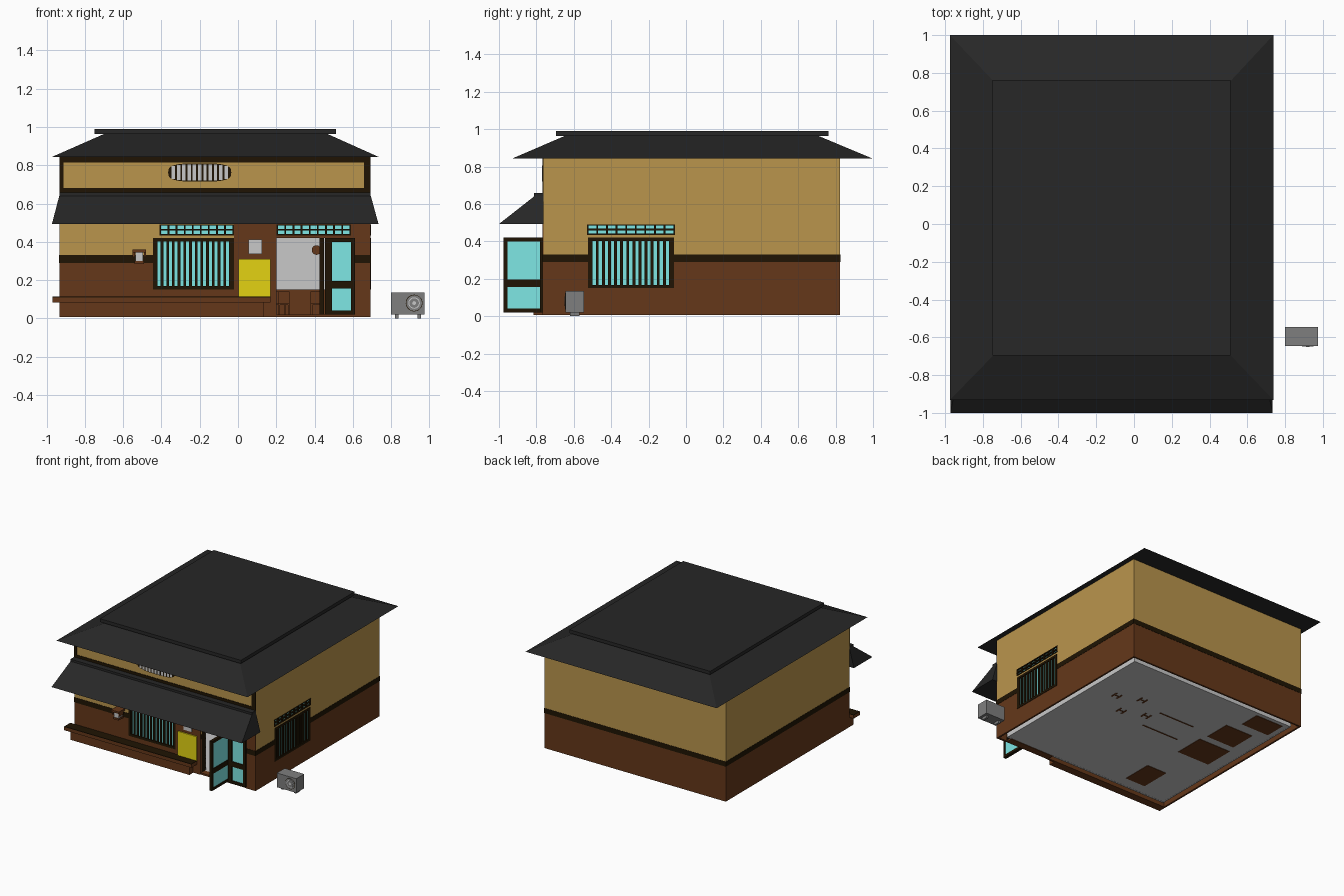
import bpy, bmesh, math

if "Cube" in bpy.data.objects:
    bpy.data.objects.remove(bpy.data.objects["Cube"])


def material(name, r, g, b):
    m = bpy.data.materials.new(name)
    m.diffuse_color = (r, g, b, 1)
    m.use_nodes = True
    m.node_tree.nodes["Principled BSDF"].inputs["Base Color"].default_value = m.diffuse_color
    return m


ROOF = material("charcoal_roof", .02, .02, .02)
TAN = material("tan_plaster", .49, .30, .073)
BROWN = material("brown_wood", .13, .039, .010)
DARK = material("dark_timber", .014, .007, .001)
GLASS = material("cyan_glass", .215, .81, .795)
YELLOW = material("yellow_panel", .77, .65, .006)
LIGHT = material("light_grey", .58, .58, .58)
GREY = material("mid_grey", .21, .21, .21)


def finish(name, bm, mat):
    bmesh.ops.recalc_face_normals(bm, faces=bm.faces)
    me = bpy.data.meshes.new(name)
    bm.to_mesh(me)
    bm.free()
    me.materials.append(mat)
    ob = bpy.data.objects.new(name, me)
    bpy.context.collection.objects.link(ob)
    return ob


def hexa(bm, lo, hi, z0, z1):
    """Solid between a lower and an upper rectangle (x0, x1, y0, y1)."""
    rings = []
    for (x0, x1, y0, y1), z in ((lo, z0), (hi, z1)):
        rings.append([bm.verts.new((x, y, z)) for x, y in
                      ((x0, y0), (x1, y0), (x1, y1), (x0, y1))])
    a, b = rings
    bm.faces.new(a[::-1])
    bm.faces.new(b)
    for i in range(4):
        j = (i + 1) % 4
        bm.faces.new((a[i], a[j], b[j], b[i]))


def boxes(name, mat, *items):
    """One object made of boxes (x0, x1, y0, y1, z0, z1)."""
    bm = bmesh.new()
    for b in items:
        hexa(bm, b[:4], b[:4], b[4], b[5])
    return finish(name, bm, mat)


def frustum(name, mat, lo, hi, z0, z1):
    bm = bmesh.new()
    hexa(bm, lo, hi, z0, z1)
    return finish(name, bm, mat)


def front_disc(name, mat, cx, cz, rx, rz, y0, y1, n=16, p=2):
    """Super-ellipse plate facing the front."""
    bm = bmesh.new()
    rings = []
    for y in (y0, y1):
        ring = []
        for i in range(n):
            c, s = math.cos(math.tau * i / n), math.sin(math.tau * i / n)
            ring.append(bm.verts.new((cx + rx * math.copysign(abs(c) ** (2 / p), c), y,
                                      cz + rz * math.copysign(abs(s) ** (2 / p), s))))
        rings.append(ring)
        bm.faces.new(ring)
    for i in range(n):
        j = (i + 1) % n
        bm.faces.new((rings[0][i], rings[0][j], rings[1][j], rings[1][i]))
    return finish(name, bm, mat)


X0, X1, Y0, Y1 = -.933, .693, -.762, .823   # outer wall faces
T = .014                                    # wall thickness
# Openings: name, side, u0, u1, z0, z1
WINDOWS = (("front_window", "front", -.445, -.022, .15, .42),
           ("right_window", "right", -.525, -.065, .15, .42))
VENTS = (("front_vent", "front", -.41, -.022, .434, .49),
         ("door_vent", "front", .2, .59, .434, .49),
         ("right_vent", "right", -.53, -.06, .434, .49))


def on_wall(side, u0, u1, d0, d1, z0, z1):
    """Box on the front or right wall, d is distance out of the wall."""
    if side == "front":
        return (u0, u1, Y0 - d1, Y0 - d0, z0, z1)
    return (X1 + d0, X1 + d1, u0, u1, z0, z1)


def split(part, side):
    """Cut the window and vent openings out of one wall box, by slicing it."""
    parts = [part]
    lo, hi = (0, 1) if side == "front" else (2, 3)
    for _, s, u0, u1, z0, z1 in WINDOWS + VENTS:
        if s != side:
            continue
        out = []
        for p in parts:
            a, b, c, d = max(p[lo], u0), min(p[hi], u1), max(p[4], z0), min(p[5], z1)
            if a >= b or c >= d:
                out.append(p)
                continue
            for v0, v1, w0, w1 in ((p[lo], a, p[4], p[5]), (b, p[hi], p[4], p[5]),
                                   (a, b, p[4], c), (a, b, d, p[5])):
                if v1 - v0 > 1e-5 and w1 - w0 > 1e-5:
                    q = list(p)
                    q[lo], q[hi], q[4], q[5] = v0, v1, w0, w1
                    out.append(tuple(q))
        parts = out
    return parts


def wall_ring(name, mat, z0, z1, o=0.0, t=T, cut=True):
    """Four walls with an open doorway, and windows if cut."""
    a, b, c, d = X0 - o, X1 + o, Y0 - o, Y1 + o
    right = (b - t, b, c, d, z0, z1)
    front = [(a, .2, c, c + t, z0, min(z1, .42)), (.6, b - t, c, c + t, z0, min(z1, .42))]
    if z1 > .42:
        front.append((a, b - t, c, c + t, .42, z1))
    parts = [(a, a + t, c + t, d, z0, z1), (a + t, b - t, d - t, d, z0, z1)]
    parts += split(right, "right") if cut else [right]
    for f in front:
        parts += split(f, "front") if cut else [f]
    boxes(name, mat, *parts)


# Outer walls in three layers, and the inner room set in behind a gap
wall_ring("lower_walls", BROWN, .006, .29)
wall_ring("wall_band", DARK, .29, .33, .002)
wall_ring("upper_walls", TAN, .33, .845)
wall_ring("inner_room", LIGHT, .008, .84, -.055, .01, False)
boxes("ceiling", LIGHT, (X0 + T, X1 - T, Y0 + T, Y1 - T, .82, .835))
boxes("floor", LIGHT, (X0 + .065, X1 - .065, Y0 + .05, Y1 - .065, .009, .02))
boxes("inner_wainscot", BROWN, (X0 + .065, X1 - .065, Y1 - .075, Y1 - .065, .02, .15))
boxes("front_brown_cladding", BROWN, *[
    p for b in ((-.022, .2, .006, .5), (.2, .6, .42, .5), (.6, X1, .006, .5))
    for p in split((b[0], b[1], Y0 - .004, Y0, b[2], b[3]), "front")])
boxes("door_sill", BROWN, (.2, .6, Y0, Y0 + .06, .006, .02))
boxes("front_band_right", DARK, (.612, X1 + .002, Y0 - .006, Y0, .29, .33))
boxes("door_jambs", DARK, (.19, .2, Y0, Y0 + .065, .02, .42), (.6, .61, Y0, Y0 + .065, .02, .42),
      (.19, .61, Y0 + .002, Y0 + .065, .42, .43))

# Main hipped roof with flat cap
frustum("main_roof", ROOF, (-.975, .738, -.932, 1), (-.70, .468, -.65, .71), .842, .963)
boxes("roof_cap", ROOF, (-.75, .512, -.695, .762, .963, .99))

# Front awning
frustum("awning", ROOF, (-.972, .734, -1, Y0), (X0, X1, -.81, Y0), .493, .642)
boxes("awning_cap", ROOF, (X0, X1, -.812, Y0, .632, .658))

# Timber frame of the upper front, flush with the wall
F0 = Y0 - .004
boxes("upper_front_frame", DARK,
      (X0, X1, F0, Y0, .655, .68), (X0, X1, F0, Y0, .815, .843),
      (X0, -.912, F0, Y0, .68, .815), (.657, X1, F0, Y0, .68, .815))

# Oblong barred window
front_disc("oblong_window", DARK, -.2, .762, .165, .048, Y0 - .005, Y0, 32, 3.2)
bars = []
for i in range(11):
    x = -.2 + (i - 5) * .0275
    h = .043 * (1 - (abs(x + .2) / .165) ** 3.2) ** (1 / 3.2)
    bars.append((x - .009, x + .009, Y0 - .007, Y0 - .004, .762 - h, .762 + h))
boxes("oblong_window_panes", LIGHT, *bars)

# Barred windows: glass recessed behind dark bars
for name, side, u0, u1, z0, z1 in WINDOWS:
    f, n = .018, 13
    step = (u1 - u0 - 2 * f) / n
    W = lambda *a: on_wall(side, *a)
    boxes(name + "_glass", GLASS, W(u0, u1, -.013, -.008, z0, z1))
    boxes(name + "_bars", DARK, W(u0, u1, -.008, .003, z0, z0 + f), W(u0, u1, -.008, .003, z1 - f, z1),
          W(u0, u0 + f, -.008, .003, z0, z1), W(u1 - f, u1, -.008, .003, z0, z1),
          *[W(u0 + f + step * (i - .24), u0 + f + step * (i + .24), -.008, .001, z0 + f, z1 - f)
            for i in range(n + 1)])

# Vents: two rows of small recessed openings
for name, side, u0, u1, z0, z1 in VENTS:
    n = 9
    step = (u1 - u0 - .008) / n
    W = lambda *a: on_wall(side, *a)
    boxes(name + "_glass", GLASS, W(u0, u1, -.013, -.01, z0, z1))
    boxes(name + "_grid", DARK,
          *[W(u0, u1, -.01, .003, a, b) for a, b in ((z0, .442), (.458, .468), (.484, z1))],
          *[W(u0 + step * i, u0 + step * i + .009, -.01, .002, .44, .486) for i in range(n + 1)])

# Front ledge and its base
boxes("front_ledge", BROWN, (-.97, .17, -.84, Y0, .083, .109))
boxes("ledge_top", DARK, (-.97, .17, -.84, Y0, .109, .113))
boxes("ledge_base", BROWN, (X0, .135, -.815, Y0, .006, .083))

# Signs and lanterns
boxes("yellow_board", YELLOW, (.003, .17, -.776, -.766, .115, .31))
boxes("grey_notice", LIGHT, (.055, .125, -.774, -.766, .335, .412))
boxes("lantern_frame", BROWN, (-.55, -.48, -.84, Y0, .345, .36), (-.54, -.49, -.83, Y0, .285, .3),
      (-.55, -.538, -.83, -.78, .32, .345), (-.492, -.48, -.83, -.78, .32, .345))
boxes("lantern_body", LIGHT, (-.535, -.495, -.825, -.775, .3, .345))
front_disc("door_lamp", BROWN, .41, .357, .025, .025, -.8, -.76, 12)

# Entrance: fixed glazed panel and a leaf standing open
boxes("fixed_door_frame", DARK, (.455, .49, -.78, -.745, .02, .42), (.59, .612, -.78, -.745, .02, .42),
      (.49, .59, -.78, -.745, .4, .42), (.49, .59, -.78, -.745, .155, .195),
      (.49, .59, -.78, -.745, .02, .04))
boxes("fixed_door_glass", GLASS, (.49, .59, -.772, -.764, .03, .41))
boxes("open_door_frame", DARK, (.425, .45, -.975, -.955, .02, .42), (.425, .45, -.765, -.745, .02, .42),
      (.425, .45, -.955, -.765, .4, .42), (.425, .45, -.955, -.765, .155, .195),
      (.425, .45, -.955, -.765, .02, .04))
boxes("open_door_glass", GLASS, (.431, .445, -.96, -.76, .03, .41))

# Outdoor cooling unit
boxes("cooling_unit", GREY, (.8, .975, -.645, -.545, .02, .135))
boxes("cooling_unit_feet", GREY, (.82, .838, -.62, -.57, 0, .02), (.937, .955, -.62, -.57, 0, .02))
for i, (mat, r) in enumerate(((DARK, .044), (GREY, .041), (LIGHT, .03), (GREY, .025), (LIGHT, .01))):
    front_disc(f"fan_ring_{i}", mat, .92, .08, r, r, -.646 - .001 * i, -.644, 20)

# Interior seating platforms, table and chairs
for i, (x, y, w, d) in enumerate(((-.62, .07, .29, .25), (-.62, .37, .25, .22),
                                  (-.70, .65, .25, .17), (-.52, -.48, .18, .25))):
    boxes(f"seating_platform_{i}", BROWN, (x - w / 2, x + w / 2, y - d / 2, y + d / 2, .006, .09))
boxes("table", BROWN, (-.35, 0, .06, .32, .13, .145),
      (-.35, -.02, .075, .085, .006, .13), (-.32, 0, .295, .305, .006, .13))
for i, (x, y) in enumerate(((.22, .36), (.41, .29), (.24, .14), (.05, .2))):
    boxes(f"chair_{i}", BROWN, (x - .03, x + .03, y - .03, y + .03, .07, .08),
          (x - .03, x + .03, y + .022, y + .03, .08, .14), (x - .02, x + .02, y - .005, y + .005, .006, .016),
          *[(x + a - .006, x + a + .006, y - .03, y + .03, .006, .016) for a in (-.025, .025)],
          *[(x + a - .005, x + a + .005, y + b - .005, y + b + .005, .016, .07)
            for a in (-.025, .025) for b in (-.025, .025)])
